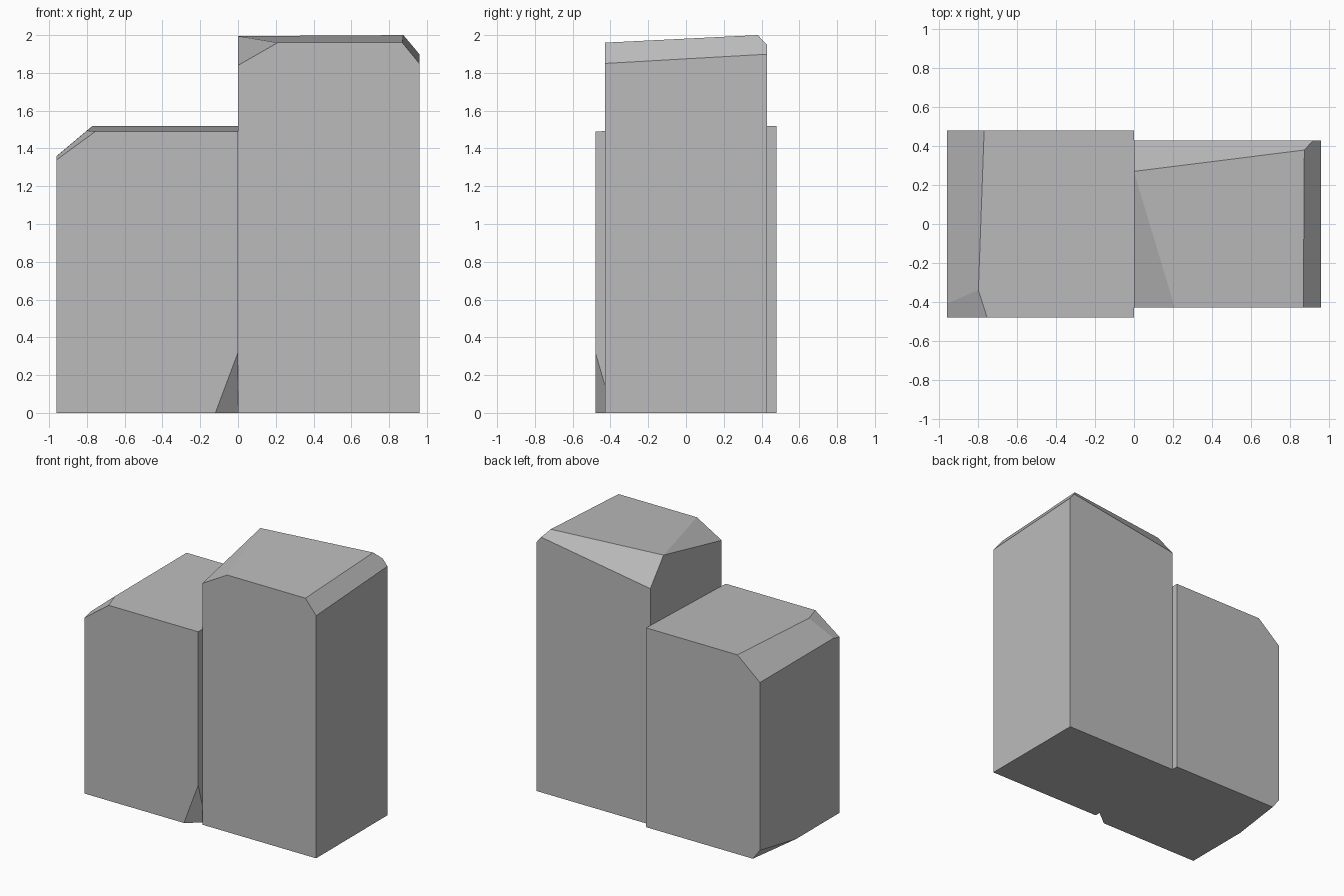
import bpy
import bmesh
from mathutils import Vector

cube = bpy.data.objects.get("Cube")
if cube:
    bpy.data.objects.remove(cube)

# One plain grey for everything
GREY = (0.5, 0.5, 0.5, 1.0)
grey = bpy.data.materials.new("plain grey")
grey.diffuse_color = GREY
grey.use_nodes = True
grey.node_tree.nodes["Principled BSDF"].inputs["Base Color"].default_value = GREY


def cut_block(name, low, high, cuts):
    """Box from low to high, trimmed by planes through three points each."""
    low, high = Vector(low), Vector(high)
    centre, size = (low + high) / 2, high - low
    bm = bmesh.new()
    bmesh.ops.create_cube(bm, size=1)
    for v in bm.verts:
        v.co = centre + v.co * size
    for points in cuts:
        a, b, c = (Vector(p) for p in points)
        normal = (b - a).cross(c - a).normalized()
        if normal.dot(centre - a) > 0:
            normal.negate()
        result = bmesh.ops.bisect_plane(
            bm, geom=bm.verts[:] + bm.edges[:] + bm.faces[:],
            plane_co=a, plane_no=normal, clear_outer=True)
        rim = [g for g in result["geom_cut"] if isinstance(g, bmesh.types.BMEdge)]
        bmesh.ops.contextual_create(bm, geom=rim)
    bmesh.ops.recalc_face_normals(bm, faces=bm.faces[:])
    mesh = bpy.data.meshes.new(name)
    bm.to_mesh(mesh)
    bm.free()
    mesh.materials.append(grey)
    block = bpy.data.objects.new(name, mesh)
    bpy.context.collection.objects.link(block)
    return block


# Tall block: sloped top, outer bevel, back bevel, inner front corner
cut_block("tall_block", (0, -0.43, 0), (0.96, 0.43, 2.1), [
    [(0, -0.43, 1.96), (0.5, -0.43, 1.96), (0.5, 0.38, 2.0)],
    [(0.87, -0.43, 1.96), (0.875, 0.38, 2.0), (0.96, -0.43, 1.85)],
    [(0, 0.27, 1.995), (0.875, 0.38, 2.0), (0, 0.43, 1.8)],
    [(0, 0.27, 1.995), (0.21, -0.43, 1.96), (0, -0.43, 1.84)],
])

# Short block: sloped top, outer bevel, top front corner, two chipped base corners
cut_block("short_block", (-0.96, -0.48, 0), (0, 0.48, 1.6), [
    [(0, -0.48, 1.49), (-0.5, -0.48, 1.49), (0, 0.48, 1.52)],
    [(-0.77, 0.48, 1.52), (-0.8, -0.34, 1.494), (-0.96, 0.48, 1.36)],
    [(-0.8, -0.34, 1.494), (-0.755, -0.48, 1.49), (-0.96, -0.48, 1.34)],
    [(-0.12, -0.48, 0), (0, -0.48, 0.32), (0, -0.386, 0)],
    [(-0.96, 0.04, 0), (-0.9, 0.48, 0), (-0.96, 0.48, 0.08)],
])
